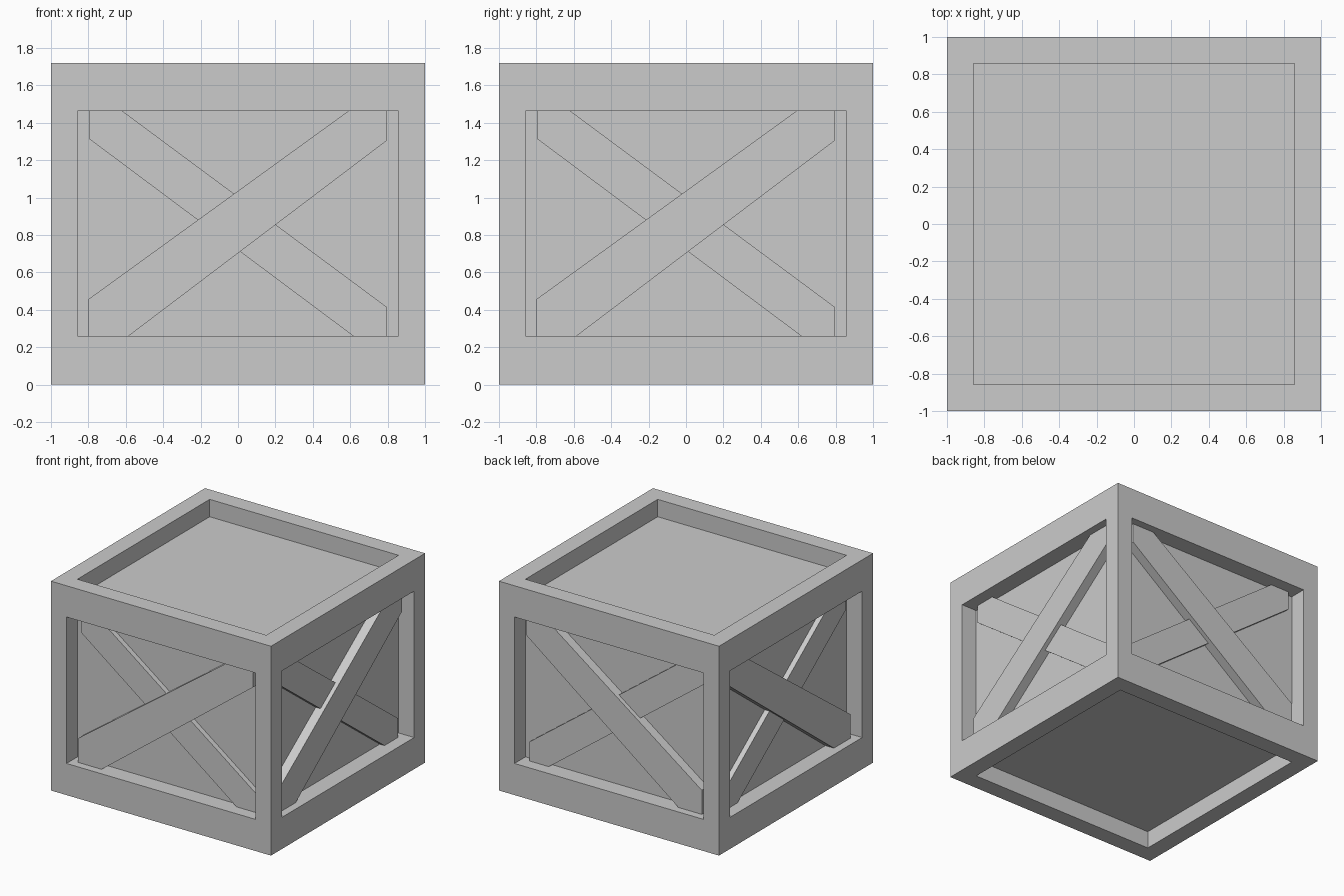
import bpy, bmesh

if "Cube" in bpy.data.objects:
    bpy.data.objects.remove(bpy.data.objects["Cube"])

HEIGHT = 1.72
RECESS = 0.143


def finish(bm, name):
    bmesh.ops.recalc_face_normals(bm, faces=bm.faces[:])
    mesh = bpy.data.meshes.new(name)
    bm.to_mesh(mesh)
    bm.free()
    obj = bpy.data.objects.new(name, mesh)
    bpy.context.collection.objects.link(obj)
    return obj


# Crate body: a box whose six faces are inset and pushed in, leaving a frame
bm = bmesh.new()
bmesh.ops.create_cube(bm, size=2)
for v in bm.verts:
    v.co.z = (v.co.z + 1) * HEIGHT / 2
bm.normal_update()
panels = bm.faces[:]
bmesh.ops.inset_individual(bm, faces=panels, thickness=0.2)
for f in panels:
    n = f.normal.copy()
    if abs(n.z) < 0.5:
        for v in f.verts:  # rails are taller than the posts are wide
            v.co.z = 0.26 if v.co.z < HEIGHT / 2 else 1.463
for f in panels:
    n = f.normal.copy()
    walls = bmesh.ops.extrude_discrete_faces(bm, faces=[f])
    for v in walls["faces"][0].verts:
        v.co -= n * RECESS
bmesh.ops.remove_doubles(bm, verts=bm.verts[:], dist=1e-5)
finish(bm, "crate_body")

# Brace outlines in the plane of a side panel (across, up)
over = [(-0.798, 0.26), (-0.585, 0.26), (0.793, 1.303), (0.793, 1.463),
        (0.59, 1.463), (-0.798, 0.458)]
under = [(-0.793, 1.463), (-0.618, 1.463), (0.793, 0.417), (0.793, 0.26),
         (0.616, 0.26), (-0.793, 1.312)]


def brace(name, outline, front, place):
    bm = bmesh.new()
    rings = [[bm.verts.new(place(u, z, d)) for u, z in outline]
             for d in (front, 1 - RECESS - 0.01)]
    bm.faces.new(rings[0])
    bm.faces.new(rings[1])
    n = len(outline)
    for i in range(n):
        j = (i + 1) % n
        bm.faces.new((rings[0][i], rings[0][j], rings[1][j], rings[1][i]))
    finish(bm, name)


# Crossed braces; opposite sides mirror each other
sides = {
    "front": lambda u, z, d: (u, -d, z),
    "back": lambda u, z, d: (u, d, z),
    "right": lambda u, z, d: (d, u, z),
    "left": lambda u, z, d: (-d, u, z),
}
for side, place in sides.items():
    brace(side + "_outer_brace", over, 0.935, place)
    brace(side + "_inner_brace", under, 0.90, place)
